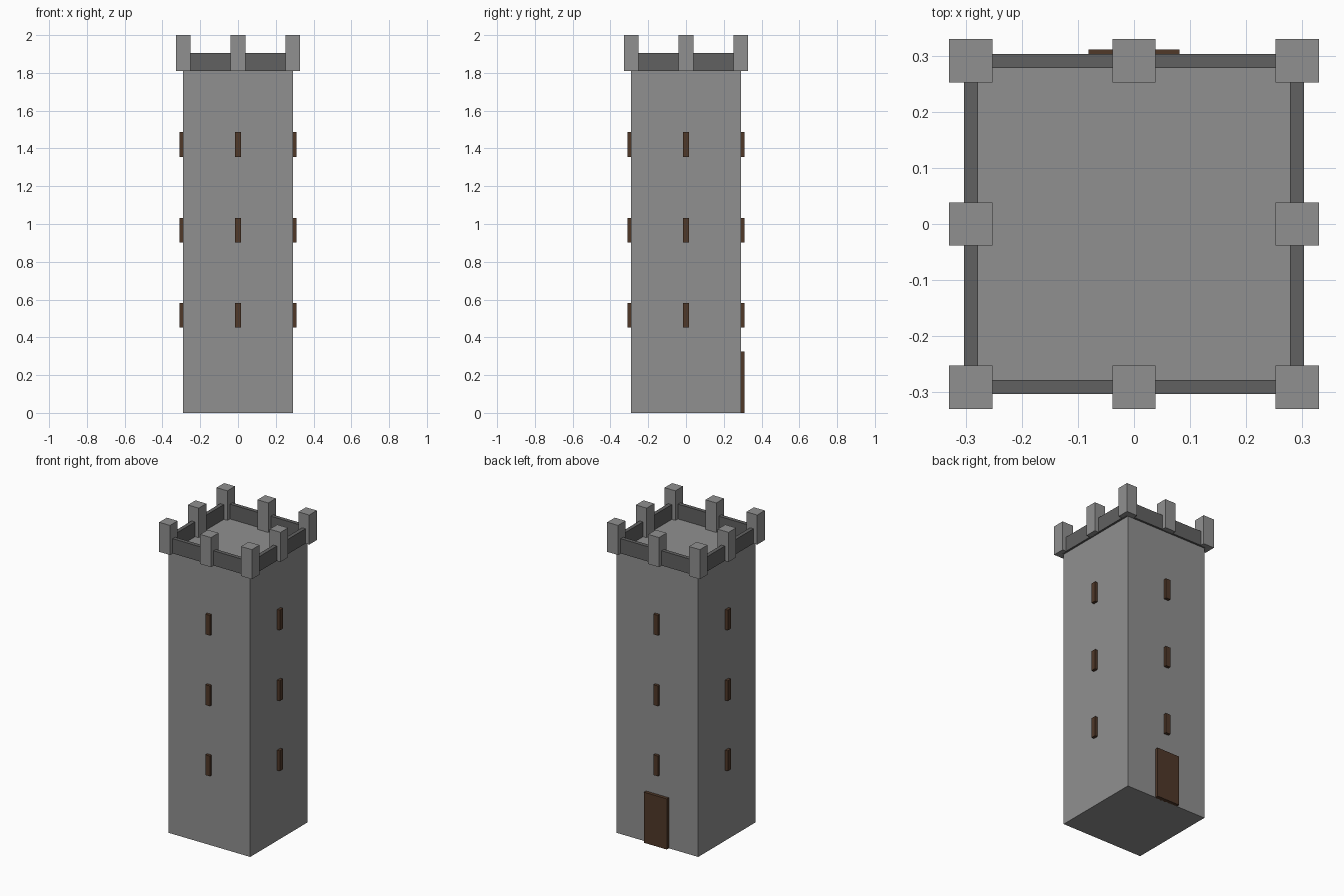
import bpy
import bmesh
from mathutils import Matrix

if "Cube" in bpy.data.objects:
    bpy.data.objects.remove(bpy.data.objects["Cube"])


def material(name, rgb):
    m = bpy.data.materials.new(name)
    m.diffuse_color = (*rgb, 1)
    m.use_nodes = True
    m.node_tree.nodes["Principled BSDF"].inputs["Base Color"].default_value = m.diffuse_color
    return m


stone = material("grey stone", (0.28, 0.28, 0.28))
dark_stone = material("dark stone", (0.12, 0.12, 0.12))
wood = material("brown wood", (0.08, 0.04, 0.022))


def box(name, x, y, z, mat):
    """Box from (min, max) ranges along each axis."""
    bm = bmesh.new()
    size = [r[1] - r[0] for r in (x, y, z)]
    mid = [(r[0] + r[1]) / 2 for r in (x, y, z)]
    bmesh.ops.create_cube(bm, size=1, matrix=Matrix.Translation(mid) @ Matrix.Diagonal((*size, 1)))
    mesh = bpy.data.meshes.new(name)
    bm.to_mesh(mesh)
    bm.free()
    mesh.materials.append(mat)
    ob = bpy.data.objects.new(name, mesh)
    bpy.context.collection.objects.link(ob)
    return ob


H = 0.29       # tower half width
TOP = 1.81     # roof height

# Tower shaft with flat roof
box("tower_shaft", (-H, H), (-H, H), (0, TOP), stone)

# Parapet walls and slit windows on all four sides
for s, side in ((-1, "low"), (1, "high")):
    wall = sorted((s * 0.278, s * 0.303))
    box(f"parapet_y_{side}", (-0.29, 0.29), wall, (TOP, 1.905), dark_stone)
    box(f"parapet_x_{side}", wall, (-0.29, 0.29), (TOP, 1.905), dark_stone)
    out = sorted((s * 0.28, s * 0.309))
    for level, z in enumerate((0.517, 0.967, 1.421)):
        zr = (z - 0.065, z + 0.065)
        box(f"window_y_{side}_{level}", (-0.016, 0.016), out, zr, wood)
        box(f"window_x_{side}_{level}", out, (-0.016, 0.016), zr, wood)

# Merlons at corners and side middles
for i in (-1, 0, 1):
    for j in (-1, 0, 1):
        if i or j:
            x, y = i * 0.291, j * 0.291
            box(f"merlon_{i}_{j}", (x - 0.0385, x + 0.0385), (y - 0.0385, y + 0.0385),
                (TOP, 2.0), stone)

# Door on the back
box("door", (-0.081, 0.081), (0.28, 0.311), (0, 0.325), wood)
